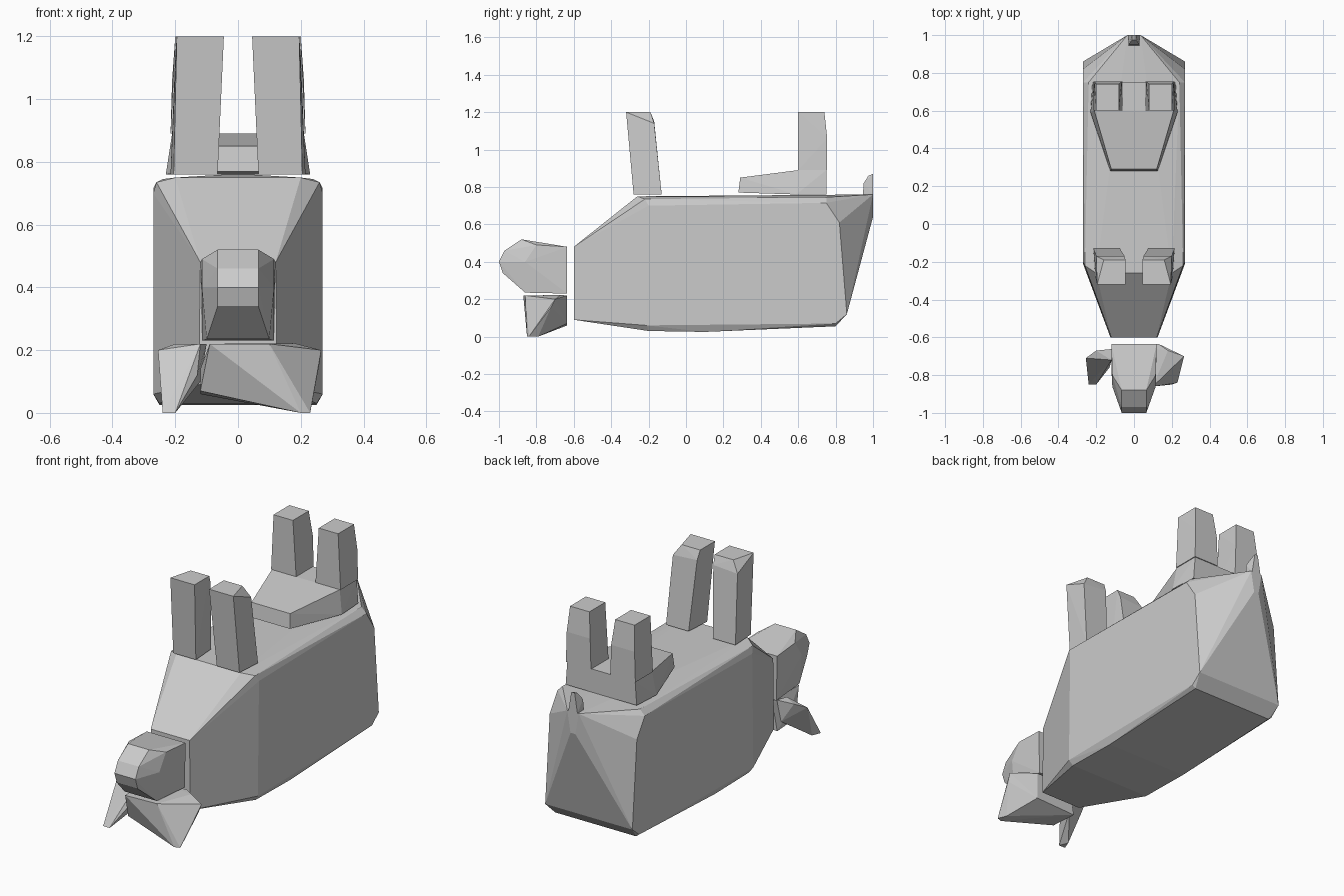
import bpy, bmesh


def hull(name, points):
    """Flat-faced convex block around a handful of corner points."""
    bm = bmesh.new()
    for p in points:
        bm.verts.new(p)
    res = bmesh.ops.convex_hull(bm, input=bm.verts[:])
    loose = [v for v in bm.verts if not v.link_faces]
    bmesh.ops.delete(bm, geom=loose, context='VERTS')
    bmesh.ops.dissolve_limit(bm, angle_limit=0.02, verts=bm.verts[:], edges=bm.edges[:])
    bmesh.ops.recalc_face_normals(bm, faces=bm.faces[:])
    me = bpy.data.meshes.new(name)
    bm.to_mesh(me)
    bm.free()
    ob = bpy.data.objects.new(name, me)
    bpy.context.collection.objects.link(ob)
    return ob


def pairs(rows):
    """Mirror (half width, y, z) rows across x = 0."""
    return [(s * x, y, z) for x, y, z in rows for s in (-1, 1)]


# Barrel-shaped torso, tapering to the neck and to a ridge at the rump
hull("body", pairs([
    (0.12, -0.60, 0.48), (0.125, -0.60, 0.09),
    (0.20, -0.26, 0.75), (0.26, -0.22, 0.735), (0.27, -0.20, 0.70),
    (0.27, -0.21, 0.06), (0.25, -0.20, 0.03), (0.25, 0.10, 0.025),
    (0.25, 0.80, 0.055), (0.27, 0.80, 0.07), (0.27, 0.86, 0.12),
    (0.27, 0.82, 0.61), (0.27, 0.75, 0.715), (0.24, 0.75, 0.745),
    (0.035, 1.00, 0.76), (0.015, 1.00, 0.64),
]))

# Tail stub
hull("tail", pairs([
    (0.028, 0.945, 0.75), (0.028, 0.95, 0.82), (0.01, 0.975, 0.86),
    (0.01, 1.00, 0.87), (0.028, 1.00, 0.76),
]))

# Head with a narrow muzzle
hull("head", pairs([
    (0.12, -0.635, 0.48), (0.115, -0.635, 0.23), (0.115, -0.80, 0.49),
    (0.065, -0.88, 0.52), (0.065, -0.97, 0.46), (0.065, -1.00, 0.40),
    (0.065, -0.98, 0.34), (0.10, -0.86, 0.235), (0.115, -0.86, 0.40),
]))

# Ears: the right one includes the crown of the head
hull("ear_right", [
    (-0.09, -0.635, 0.22), (-0.12, -0.635, 0.06), (-0.12, -0.75, 0.14),
    (-0.09, -0.87, 0.22), (0.13, -0.635, 0.22), (0.13, -0.635, 0.07),
    (0.18, -0.67, 0.222), (0.265, -0.70, 0.20), (0.26, -0.72, 0.16),
    (0.10, -0.86, 0.22), (0.23, -0.84, 0.0), (0.20, -0.85, 0.0),
    (0.21, -0.79, 0.0), (-0.12, -0.80, 0.07),
])
hull("ear_left", [
    (-0.10, -0.66, 0.22), (-0.20, -0.67, 0.22), (-0.255, -0.71, 0.20),
    (-0.25, -0.73, 0.16), (-0.12, -0.72, 0.22), (-0.12, -0.67, 0.10),
    (-0.24, -0.85, 0.0), (-0.20, -0.85, 0.0), (-0.22, -0.80, 0.0),
    (-0.13, -0.76, 0.12),
])

# Pelvis plate carrying the hind legs
hull("hips", pairs([
    (0.125, 0.28, 0.77), (0.12, 0.29, 0.85), (0.23, 0.59, 0.76),
    (0.21, 0.60, 0.89), (0.22, 0.75, 0.76), (0.21, 0.75, 0.89),
]))

# Legs
for side, s in (("left", -1), ("right", 1)):
    hull("front_leg_" + side, [(s * x, y, z) for x, y, z in (
        (0.065, -0.28, 0.76), (0.205, -0.28, 0.76),
        (0.075, -0.13, 0.76), (0.215, -0.13, 0.76),
        (0.045, -0.32, 1.20), (0.195, -0.32, 1.20),
        (0.045, -0.19, 1.20), (0.16, -0.19, 1.20),
        (0.05, -0.17, 1.15), (0.20, -0.17, 1.14),
    )])
    hull("hind_leg_" + side, [(s * x, y, z) for x, y, z in (
        (0.06, 0.60, 0.89), (0.215, 0.60, 0.89),
        (0.06, 0.755, 0.89), (0.215, 0.755, 0.89),
        (0.065, 0.755, 1.06), (0.21, 0.755, 1.06),
        (0.08, 0.60, 1.20), (0.20, 0.60, 1.20),
        (0.08, 0.74, 1.20), (0.20, 0.74, 1.20),
    )])
